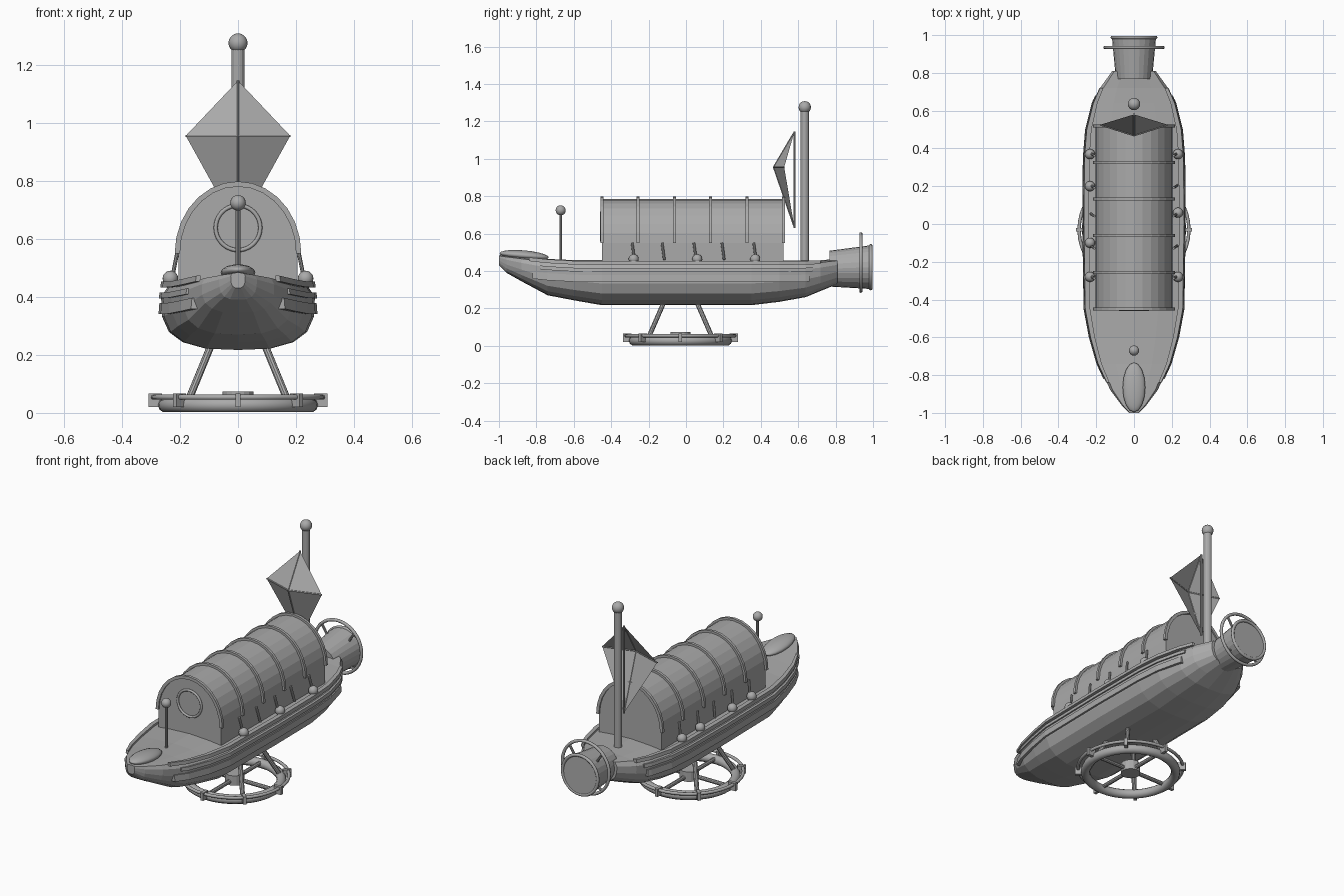
import bpy, bmesh, math
from mathutils import Vector

cube = bpy.data.objects.get("Cube")
if cube:
    bpy.data.objects.remove(cube)

grey = bpy.data.materials.new("plain grey")
grey.use_nodes = True
COLOUR = (0.4, 0.4, 0.4, 1)
grey.diffuse_color = COLOUR
grey.node_tree.nodes["Principled BSDF"].inputs["Base Color"].default_value = COLOUR


def make(name, verts, faces, recalc=True):
    bm = bmesh.new()
    vs = [bm.verts.new(v) for v in verts]
    for f in faces:
        bm.faces.new([vs[i] for i in f])
    if recalc:
        bmesh.ops.recalc_face_normals(bm, faces=bm.faces)
    me = bpy.data.meshes.new(name)
    bm.to_mesh(me)
    bm.free()
    me.materials.append(grey)
    ob = bpy.data.objects.new(name, me)
    bpy.context.collection.objects.link(ob)
    return ob


def loft(name, rings):
    """Skin closed rings of equal length and cap both ends."""
    n = len(rings[0])
    verts = [p for r in rings for p in r]
    faces = [(k * n + i, k * n + (i + 1) % n, (k + 1) * n + (i + 1) % n, (k + 1) * n + i)
             for k in range(len(rings) - 1) for i in range(n)]
    last = (len(rings) - 1) * n
    faces += [tuple(range(n)), tuple(range(last, last + n))]
    return make(name, verts, faces)


def rod(name, a, b, r, seg=10, r2=None):
    a, b = Vector(a), Vector(b)
    q = (b - a).to_track_quat('Z', 'Y')
    circle = [Vector((math.cos(t), math.sin(t), 0))
              for t in (2 * math.pi * i / seg for i in range(seg))]
    return loft(name, [[p + q @ (c * rad) for c in circle]
                       for p, rad in ((a, r), (b, r2 or r))])


def ball(name, loc, r, scale=(1, 1, 1), rot=(0, 0, 0)):
    bpy.ops.mesh.primitive_uv_sphere_add(segments=16, ring_count=10, radius=r,
                                         location=loc, rotation=rot)
    ob = bpy.context.object
    ob.name, ob.scale = name, scale
    ob.data.materials.append(grey)
    bpy.ops.object.shade_smooth()


def hoop(name, loc, R, r, rot=(0, 0, 0), seg=40):
    bpy.ops.mesh.primitive_torus_add(major_segments=seg, minor_segments=10, major_radius=R,
                                     minor_radius=r, location=loc, rotation=rot)
    ob = bpy.context.object
    ob.name = name
    ob.data.materials.append(grey)
    bpy.ops.object.shade_smooth()


# Hull stations: y, half width, deck height, keel height
STATIONS = [(-1, .025, .48, .43), (-.96, .065, .475, .39), (-.88, .125, .465, .345),
            (-.74, .19, .45, .27), (-.6, .23, .442, .243), (-.45, .258, .44, .217),
            (0, .265, .44, .217), (.35, .262, .44, .217), (.5, .25, .44, .235),
            (.64, .215, .442, .26), (.72, .18, .445, .293), (.81, .115, .455, .33)]
# Half section: share of width, share of height
SECTION = [(.5, 1.05), (.9, 1), (1, .82), (.99, .52), (.9, .28), (.72, .12), (.42, .02)]


def hull_ring(y, w, d, b):
    half = [(u * w, y, b + v * (d - b)) for u, v in SECTION]
    return ([(0, y, b + 1.08 * (d - b))] + half + [(0, y, b)]
            + [(-x, yy, z) for x, yy, z in reversed(half)])


loft("hull", [hull_ring(*s) for s in STATIONS])


def hull_at(y):
    for p, q in zip(STATIONS, STATIONS[1:]):
        if p[0] <= y <= q[0]:
            t = (y - p[0]) / (q[0] - p[0])
            return [a + t * (c - a) for a, c in zip(p, q)][1:]


# Long timbers along the hull sides
def strake(name, side, y0, y1, v0, v1, inner, out):
    ys = [y0] + [s[0] for s in STATIONS if y0 < s[0] < y1] + [y1]
    rings = []
    for y in ys:
        w, d, b = hull_at(y)
        z0, z1 = d - v0, d - v1
        rings.append([(side * (w * inner), y, z0), (side * (w + out), y, z0),
                      (side * (w + out - .003), y, z1), (side * (w * inner), y, z1)])
    loft(name, rings)


for side, tag in ((1, "left"), (-1, "right")):
    strake(tag + "_gunwale", side, -.84, .72, .008, -.012, .9, .003)
    strake(tag + "_upper_strake", side, -.78, .68, .045, .025, .9, .008)
    strake(tag + "_lower_strake", side, -.82, .66, .1, .062, .9, .009)

# Bow ornament
ball("bow_ornament", (0, -.865, .483), 1, (.06, .132, .027), (math.radians(-5), 0, 0))
rod("bow_stem", (0, -.995, .46), (0, -.86, .45), .025, 12, .05)

# Cabin with arched roof and hoops
ARC = [math.pi * i / 14 for i in range(15)]


def arch(y):
    return ([(.205, y, .43)] + [(.205 * math.cos(t), y, .55 + .235 * math.sin(t)) for t in ARC]
            + [(-.205, y, .43)])


loft("cabin", [arch(-.45), arch(.52)])
for i in range(6):
    y = -.45 + i * .194
    loft("roof_hoop", [[((.2 + k) * math.cos(t), y + h, .55 + (.23 + k) * math.sin(t))
                        for k, h in ((0, -.008), (.018, -.008), (.018, .008), (0, .008))]
                       for t in ARC])
hoop("front_window_ring", (0, -.453, .638), .077, .007, (math.pi / 2, 0, 0))

# Hanging lamps and pegs on both cabin sides
for side, bulbs in ((1, (-.28, .06, .37)), (-1, (-.28, -.1, .2, .37))):
    for y in (-.28, -.12, .05, .2, .37):
        rod("side_peg", (side * .21, y - .008, .55), (side * .228, y + .004, .46), .007, 8)
    for y in bulbs:
        ball("side_lamp", (side * .233, y, .463), .027)

# Bow post and mast
rod("bow_post", (0, -.67, .44), (0, -.67, .71), .008)
ball("bow_post_ball", (0, -.67, .724), .027)
rod("mast", (0, .635, .44), (0, .635, 1.26), .023, 14)
ball("mast_ball", (0, .635, 1.275), .033)

# Kite sail: open four-sided shell with spars
top, low, tip = (0, .58, 1.145), (0, .58, .63), (0, .468, .955)
wing_l, wing_r = (.18, .525, .955), (-.18, .525, .955)
make("sail", [top, wing_l, low, wing_r, tip],
     [(0, 4, 1), (1, 4, 2), (2, 4, 3), (3, 4, 0)])
rod("sail_spine", low, top, .006, 8)
for a, b in ((tip, top), (tip, low), (tip, wing_l), (tip, wing_r)):
    rod("sail_spar", a, b, .004, 6)

# Stern funnel with guard ring
rod("stern_funnel", (0, .77, .412), (0, .99, .42), .096, 24, .117)
hoop("funnel_lip", (0, .988, .42), .115, .009, (math.pi / 2, 0, 0))
hoop("funnel_guard_ring", (0, .935, .445), .153, .009, (math.pi / 2, 0, 0))
for i in range(4):
    t = math.pi * (i / 2 + .25)
    c, s = math.cos(t), math.sin(t)
    rod("guard_spoke", (.09 * c, .935, .42 + .09 * s), (.153 * c, .935, .445 + .153 * s), .007, 8)

# Horizontal wheel below the hull
CY = -.03
hoop("wheel_rim", (0, CY, .027), .25, .026)
hoop("wheel_outer_ring", (0, CY, .054), .291, .009)
rod("wheel_hub", (0, CY, .015), (0, CY, .073), .054, 16)
for i in range(4):
    t = i * math.pi / 2
    rod("wheel_spoke", (0, CY, .035), (.25 * math.cos(t), CY + .25 * math.sin(t), .035), .012)
for i in range(8):
    t = i * math.pi / 4
    c, s = math.cos(t), math.sin(t)

    def clamp_ring(r):
        return [(r * c - k * s, CY + r * s + k * c, z)
                for k, z in ((-.009, .02), (.009, .02), (.009, .066), (-.009, .066))]
    loft("wheel_clamp", [clamp_ring(.262), clamp_ring(.308)])

# Struts from hull to wheel
for sx in (1, -1):
    for sy in (1, -1):
        rod("wheel_strut", (sx * .09, CY + sy * .085, .24), (sx * .172, CY + sy * .172, .04), .013)
